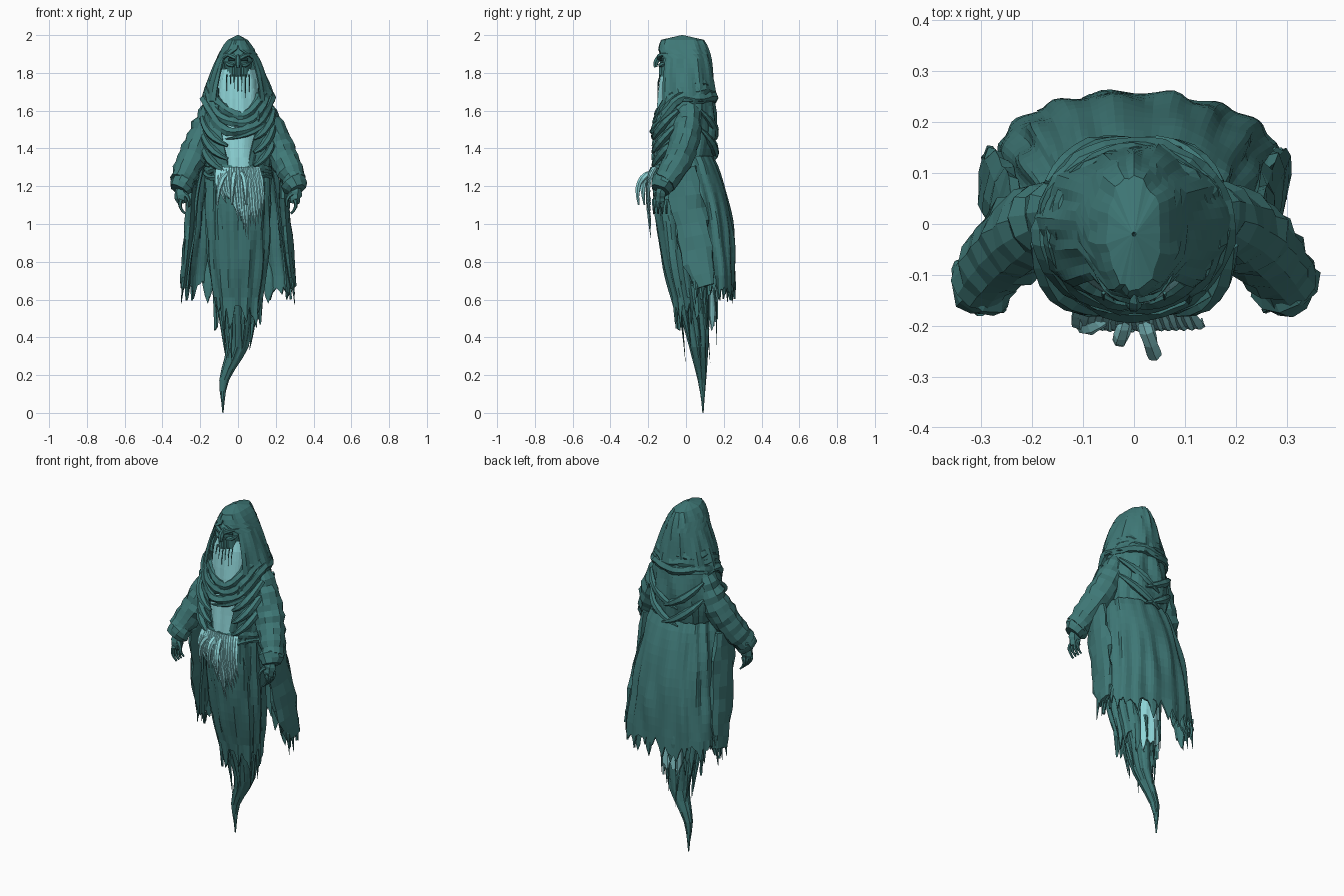
import bpy, bmesh
from math import sin, cos, pi, radians, copysign
from mathutils import Vector, noise
import random

random.seed(4)
cube = bpy.data.objects.get("Cube")
if cube:
    bpy.data.objects.remove(cube, do_unlink=True)


def material(name, *rgb):
    made = bpy.data.materials.new(name)
    made.use_nodes = True
    made.diffuse_color = (*rgb, 1)
    shader = made.node_tree.nodes["Principled BSDF"]
    shader.inputs["Base Color"].default_value = (*rgb, 1)
    return made


ROBE = material("robe teal", .05, .19, .185)
PALE = material("pale cyan", .27, .66, .68)
DARK = material("shadow teal", .02, .08, .08)


def mix(start, end, t):
    return start + (end - start) * t


def smooth(t):
    t = min(1, max(0, t))
    return t * t * (3 - 2 * t)


def belly(t):
    return sin(pi * t)


def power(value, square):
    return copysign(abs(value) ** (2 / square), value)


def finish(name, bm, mat, thick=0):
    bmesh.ops.recalc_face_normals(bm, faces=bm.faces)
    mesh = bpy.data.meshes.new(name)
    bm.to_mesh(mesh)
    bm.free()
    mesh.materials.append(mat)
    part = bpy.data.objects.new(name, mesh)
    bpy.context.collection.objects.link(part)
    if thick:
        part.modifiers.new("thickness", "SOLIDIFY").thickness = thick


def bridge(bm, upper, lower, wrap):
    count = len(upper)
    for j in range(count if wrap else count - 1):
        k = (j + 1) % count
        bm.faces.new((upper[j], upper[k], lower[k], lower[j]))


def cloth(name, profile, mat=ROBE, seg=48, steps=14, folds=11, amp=.03, rough=.08,
          twist=3, square=2, hem=0, front=False, wrap=False, thick=.01):
    """Loft folded cloth; profile(t) gives z, centre x, centre y, width, depth, gap angle."""
    bm = bmesh.new()
    above = None
    for i in range(steps + 1):
        z, cx, cy, width, depth, gap = profile(i / steps)
        gap = radians(gap)
        start, end = (-gap, gap) if front else (gap, 2 * pi - gap)
        ring = []
        for j in range(seg if wrap else seg + 1):
            angle = mix(start, end, j / seg)
            s, c = sin(angle), cos(angle)
            crease = noise.noise(Vector((s * 4, c * 4, z * 5)))
            swell = 1 + amp * sin(folds * angle + twist * z) + rough * crease
            tear = hem * random.uniform(-.3, 1) if i == steps else 0
            ring.append(bm.verts.new((cx + width * swell * power(s, square),
                                      cy - depth * swell * power(c, square), z - tear)))
        if above:
            bridge(bm, above, ring, wrap)
        above = ring
    finish(name, bm, mat, thick)


def sweep(name, points, radii, mat, sides, rough, flat, loop=False):
    """Sweep a slightly uneven polygon along points."""
    bm = bmesh.new()
    last = len(points) - 1
    rings = []
    for i, point in enumerate(points):
        ahead = points[(i + 1) % len(points)] if loop else points[min(i + 1, last)]
        behind = points[i - 1] if loop or i else point
        along = (ahead - behind).normalized()
        side = along.cross(Vector((0, 0, 1) if loop else (.1, 1, .1))).normalized()
        up = side.cross(along)
        ring = []
        for j in range(sides):
            angle = 2 * pi * j / sides
            r = radii[i] * (1 + rough * random.uniform(-1, 1))
            ring.append(bm.verts.new(point + side * r * cos(angle) + up * r * flat * sin(angle)))
        rings.append(ring)
    for upper, lower in zip(rings, rings[1:]):
        bridge(bm, upper, lower, True)
    if loop:
        bridge(bm, rings[-1], rings[0], True)
    else:
        bm.faces.new(rings[0])
        bm.faces.new(rings[-1])
    finish(name, bm, mat)


def strand(name, start, bend, end, radius, tip=.001, mat=ROBE, bulge=0, ripple=0,
           sides=6, steps=6, rough=.15, flat=1):
    """Tapered strip along a curve from start to end, pulled towards bend."""
    start, bend, end = Vector(start), Vector(bend), Vector(end)
    points, radii = [], []
    for i in range(steps + 1):
        t = i / steps
        points.append(mix(mix(start, bend, t), mix(bend, end, t), t))
        radii.append((mix(radius, tip, t) + bulge * belly(t)) * (1 + ripple * (-1) ** i))
    sweep(name, points, radii, mat, sides, rough, flat)


def drape(name, z, dip, width, depth, radius, count=40):
    """Closed fold around the body that sags at the front."""
    points = []
    for i in range(count):
        angle = 2 * pi * i / count
        sag = dip * max(0, cos(angle)) ** 1.5 + .008 * sin(5 * angle + 40 * z)
        points.append(Vector((width * sin(angle), -.01 - depth * cos(angle), z - sag)))
    sweep(name, points, [radius] * count, ROBE, 6, .3, 1.3, loop=True)


# Hood and head
cloth("hood", lambda t: (mix(2, 1.65, t), 0, -.02 * (1 - t), .004 + .185 * t ** .5,
                         .004 + .16 * t ** .15, min(48 - 8 * t, max(0, t - .2) * 300)),
      seg=36, folds=7, amp=.015, rough=.1)
bm = bmesh.new()
bmesh.ops.create_icosphere(bm, subdivisions=2, radius=.08)
bmesh.ops.translate(bm, verts=bm.verts, vec=(0, -.06, 1.86))
finish("face", bm, ROBE)
strand("nose", (0, -.12, 1.89), (0, -.17, 1.87), (0, -.16, 1.83), .01, .01, bulge=.006)
cloth("jaw_mask", lambda t: (mix(1.84, 1.78, t), 0, -.04, .07, .1, 70),
      seg=18, steps=3, folds=24, amp=.04, front=True)
for s in (-1, 1):
    strand("brow", (0, -.145, 1.87), (s * .04, -.15, 1.9), (s * .08, -.09, 1.9), .009, bulge=.008)
    strand("eye_socket", (s * .015, -.13, 1.87), (s * .03, -.13, 1.87), (s * .05, -.12, 1.87),
           .009, .008, DARK)
    strand("cheek", (s * .02, -.14, 1.84), (s * .05, -.13, 1.84), (s * .07, -.09, 1.86),
           .008, bulge=.008)

# Pale beard and chest inside the robe
cloth("beard_and_chest", lambda t: (mix(1.82, 1.3, t), 0, -.02, mix(.09, .16, t ** .5),
                                    mix(.1, .15, t ** .5), mix(80, 30, t)),
      PALE, seg=20, steps=10, folds=13, amp=.02, rough=.05, front=True)
for i in range(-3, 4):
    x = i / 50
    strand("beard_strand", (x, -.135, 1.79), (x, -.15, 1.75),
           (x, -.15, random.uniform(1.66, 1.74)), .004, sides=4)

# Robe body and draped cowl
cloth("torso", lambda t: (mix(1.72, 1.27, t), 0, -.02 * t, .155 + .035 * belly(t),
                          .14 + .025 * belly(t), mix(42, 14, t)),
      folds=9, amp=.02, rough=.1, twist=18, square=2.2)
for i in range(3):
    drape("cowl_fold", 1.74 - i / 28, .165 + i / 100, .145 + i / 60, .14 + i / 100, .02)
for i in range(6):
    s, z = (-1) ** i, 1.6 - i / 28
    strand("chest_fold", (s * .19, -.04, z), (s * .17, -.16, z - .1),
           (.015 + s * .07, -.175, z - .15), .014, .008, bulge=.012)
strand("chest_cross_fold", (.15, -.13, 1.53), (.05, -.19, 1.46), (-.07, -.17, 1.45), .014,
       bulge=.008)
for s in (-1, 1):
    for z in (1.4, 1.5):
        strand("back_fold", (s * .17, .08, z + .1), (s * .1, .18, z), (-s * .05, .15, z - .06),
               .008, .005, bulge=.016, steps=8)
drape("belt", 1.29, 0, .165, .155, .016)
drape("belt_cord", 1.26, .015, .172, .16, .012)

# Long ragged cape hanging from the arms and back
cloth("cape", lambda t: (mix(1.36, .68, t), 0, .1 * t ** .7, mix(.19, .28, t ** .7),
                         .14 + .02 * t + .03 * belly(t), 65 + 5 * t),
      seg=64, folds=17, amp=.025, rough=.06, square=2.3, hem=.09)
for s in (-1, 1):
    strand("sleeve_drape", (s * .24, -.02, 1.3), (s * .25, .02, .95), (s * .29, .1, .67),
           .022, .018, bulge=.008, sides=10, steps=9, rough=.2, flat=3.2)
    for y in (.05, .09, .13):
        strand("sleeve_tatter", (s * .28, y, .75), (s * .29, y, .7),
               (s * .3, y, random.uniform(.57, .63)), .015, flat=1.5)
    for x, y in ((.07, .245), (.16, .22)):
        strand("cape_tatter", (s * x, y, .8), (s * x, y, .7), (s * x, y, .58), .002,
               bulge=.03, flat=.3)

# Skirt narrowing into a curling tail
cloth("tail", lambda t: (1.28 * (1 - t), -.08 * smooth((t - .7) * 5), mix(-.03, .09, smooth(t)),
                         .003 + .165 * abs(cos(pi * t / 2)) ** 1.3,
                         .003 + .14 * abs(cos(pi * t / 2)) ** 1.3, 0),
      seg=36, steps=22, folds=8, amp=.06, rough=.1, twist=6, wrap=True, thick=0)
cloth("skirt", lambda t: (mix(1.27, .56, t), 0, mix(-.03, .03, t * t),
                          mix(.16, .12, t) + .025 * belly(t),
                          mix(.135, .095, t) + .015 * belly(t), 0),
      folds=12, amp=.05, twist=4, hem=.13, wrap=True)
for i in range(8):
    angle = 2 * pi * i / 8 + .3
    x, y = cos(angle) / 10, .04 + sin(angle) / 14
    strand("skirt_tatter", (x * 1.1, y - .03, .7), (x, y, .55),
           (x * .7, y + .02, random.uniform(.26, .46)), .03, flat=.5)
cloth("back_lining", lambda t: (mix(.8, .53, t), 0, .04, .09, -.125, 45),
      PALE, seg=14, steps=5, hem=.1, front=True)
for i in (-1, 0, 1):
    x = i / 22
    strand("back_tatter", (x, .15, .65), (x, .165, .55), (x, .16, .36 + .1 * abs(i)), .014,
           flat=.5)

# Pale torn sash at the waist
for i in range(-8, 9):
    x = i / 62
    low = .93 + abs(x - .04) * 1.3 + random.uniform(-.03, .06)
    strand("sash_strand", (x * .8, -.04 - .14 * (1 - 9 * x * x), 1.3), (x, -.225, 1.2),
           (x * .8 + .03, -.185, low), .013, mat=PALE, bulge=.008, sides=5, flat=.6)
for x, reach in ((.04, .28), (-.1, .22), (-.03, .25)):
    strand("sash_curl", (x * .5, -.18, 1.27), (x, -reach, 1.25), (x * 1.1, .03 - reach, 1.1),
           .014, .005, PALE, bulge=.006)

# Sleeves, cuffs and hands
for s in (-1, 1):
    strand("sleeve", (s * .12, .02, 1.65), (s * .205, .02, 1.4), (s * .305, -.115, 1.22),
           .055, .06, bulge=.022, ripple=.04, sides=12, steps=14, rough=.1)
    strand("cuff", (s * .28, -.1, 1.24), (s * .3, -.12, 1.21), (s * .315, -.135, 1.18),
           .055, .05, bulge=.012, sides=10, steps=3)
    strand("palm", (s * .305, -.125, 1.2), (s * .3, -.14, 1.15), (s * .295, -.135, 1.11),
           .026, .026, bulge=.01, flat=.8)
    for i in range(4):
        y = -.17 + i / 45
        strand("finger", (s * .3, y, 1.13), (s * .32, y, 1.09), (s * .28, y, 1.055), .012, .005)
    strand("thumb", (s * .285, -.15, 1.16), (s * .25, -.17, 1.14), (s * .26, -.17, 1.09),
           .014, .005)
